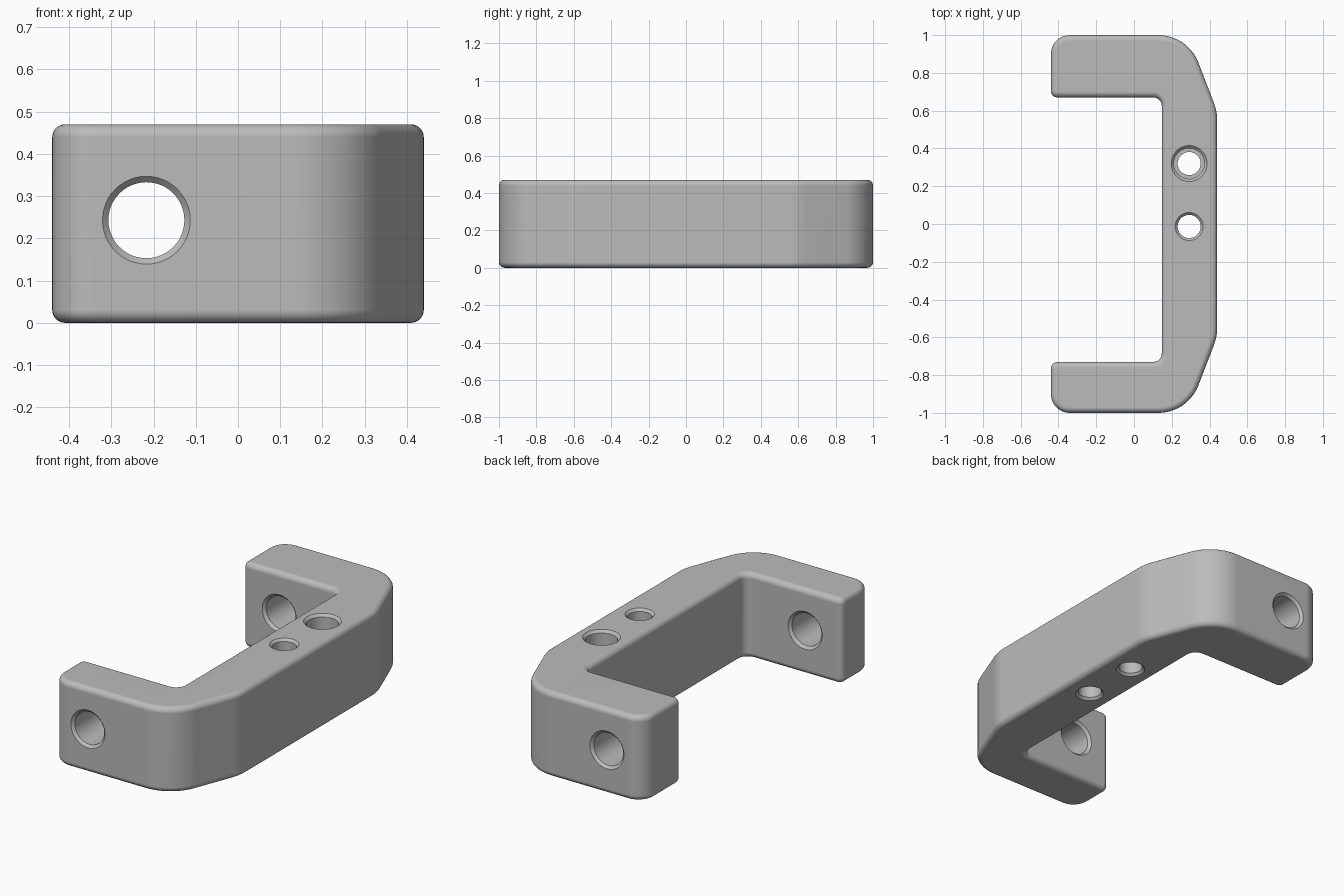
import bpy, bmesh, math
from mathutils import Vector, Matrix

if "Cube" in bpy.data.objects:
    bpy.data.objects.remove(bpy.data.objects["Cube"])

HEIGHT, FILLET = 0.47, 0.03

# Handle outline, counter-clockwise: x, y, corner radius
OUTLINE = [(-0.44, -1.0, 0.10), (0.285, -1.0, 0.226), (0.44, -0.597, 0.25),
           (0.44, 0.597, 0.25), (0.285, 1.0, 0.226), (-0.44, 1.0, 0.10),
           (-0.44, 0.67, 0.035), (0.147, 0.67, 0.045), (0.147, -0.73, 0.045),
           (-0.44, -0.73, 0.035)]


def rounded_outline(inset, steps=10):
    """Outline moved inwards by inset, with matching rounded corners."""
    pts = []
    n = len(OUTLINE)
    for i, (x, y, r) in enumerate(OUTLINE):
        p = Vector((x, y))
        a = (p - Vector(OUTLINE[i - 1][:2])).normalized()
        b = (Vector(OUTLINE[(i + 1) % n][:2]) - p).normalized()
        cross = a.x * b.y - a.y * b.x
        turn = math.atan2(cross, a.dot(b))
        side = 1 if turn > 0 else -1
        normal = Vector((-a.y, a.x))
        # arc centre lies on the inner side for convex corners
        centre = p - a * (r * math.tan(abs(turn) / 2)) + normal * side * r
        radius = r - side * inset
        start = -normal * side * radius
        for k in range(steps + 1):
            pts.append(centre + Matrix.Rotation(turn * k / steps, 2) @ start)
    return pts


def make_object(name, bm):
    bmesh.ops.recalc_face_normals(bm, faces=bm.faces)
    mesh = bpy.data.meshes.new(name)
    bm.to_mesh(mesh)
    bm.free()
    obj = bpy.data.objects.new(name, mesh)
    bpy.context.collection.objects.link(obj)
    return obj


def loft(name, rings):
    bm = bmesh.new()
    rows = [[bm.verts.new(p) for p in ring] for ring in rings]
    n = len(rows[0])
    for lo, hi in zip(rows, rows[1:]):
        for i in range(n):
            j = (i + 1) % n
            bm.faces.new((lo[i], lo[j], hi[j], hi[i]))
    bm.faces.new(rows[0][::-1])
    bm.faces.new(rows[-1])
    return make_object(name, bm)


# Handle body with filleted top and bottom edges
levels = []
for k in range(7):
    t = math.pi / 2 * k / 6
    levels.append((FILLET * (1 - math.sin(t)), FILLET * (1 - math.cos(t))))
levels += [(d, HEIGHT - z) for d, z in reversed(levels)]
handle = loft("handle", [[(p.x, p.y, z) for p in rounded_outline(d)] for d, z in levels])

metal = bpy.data.materials.new("grey")
metal.diffuse_color = (0.5, 0.5, 0.5, 1)
metal.use_nodes = True
metal.node_tree.nodes["Principled BSDF"].inputs["Base Color"].default_value = metal.diffuse_color
handle.data.materials.append(metal)


def drill(name, profile, place, sides=48):
    """Cut a round hole whose profile lists (radius, distance along axis)."""
    rings = [[place @ Vector((r * math.cos(2 * math.pi * k / sides),
                              r * math.sin(2 * math.pi * k / sides), h))
              for k in range(sides)] for r, h in profile]
    cutter = loft(name, rings)
    cutter.data.materials.append(metal)
    cutter.hide_render = True
    mod = handle.modifiers.new(name, 'BOOLEAN')
    mod.operation, mod.solver, mod.object = 'DIFFERENCE', 'EXACT', cutter
    bpy.context.view_layer.objects.active = handle
    bpy.ops.object.modifier_apply(modifier=name)
    bpy.data.objects.remove(cutter)


def chamfered(low, high, r, c):
    """Through hole with a chamfer c at both mouths."""
    e = 0.01
    return [(r + c + e, low - e), (r, low + c), (r, high - c), (r + c + e, high + e)]


# Mounting holes through both arms
for name, low, high in (("front_arm_hole", -1.0, -0.73), ("back_arm_hole", 0.67, 1.0)):
    place = Matrix.Translation((-0.217, 0, 0.243)) @ Matrix.Rotation(-math.pi / 2, 4, 'X')
    drill(name, chamfered(low, high, 0.09, 0.014), place)

# Plain hole and counterbored hole through the grip
drill("plain_hole", chamfered(0, HEIGHT, 0.061, 0.013), Matrix.Translation((0.292, -0.013, 0)))
stepped = chamfered(0, HEIGHT, 0.061, 0.013)[:2] + [(0.061, 0.22), (0.081, 0.22)] \
    + chamfered(0, HEIGHT, 0.081, 0.014)[2:]
drill("counterbored_hole", stepped, Matrix.Translation((0.292, 0.32, 0)))

# Smooth shading with crisp hole rims
bpy.ops.object.select_all(action='DESELECT')
handle.select_set(True)
bpy.context.view_layer.objects.active = handle
bpy.ops.object.shade_smooth_by_angle(angle=math.radians(30))
weighted = handle.modifiers.new("weighted_normals", 'WEIGHTED_NORMAL')
weighted.keep_sharp = True
